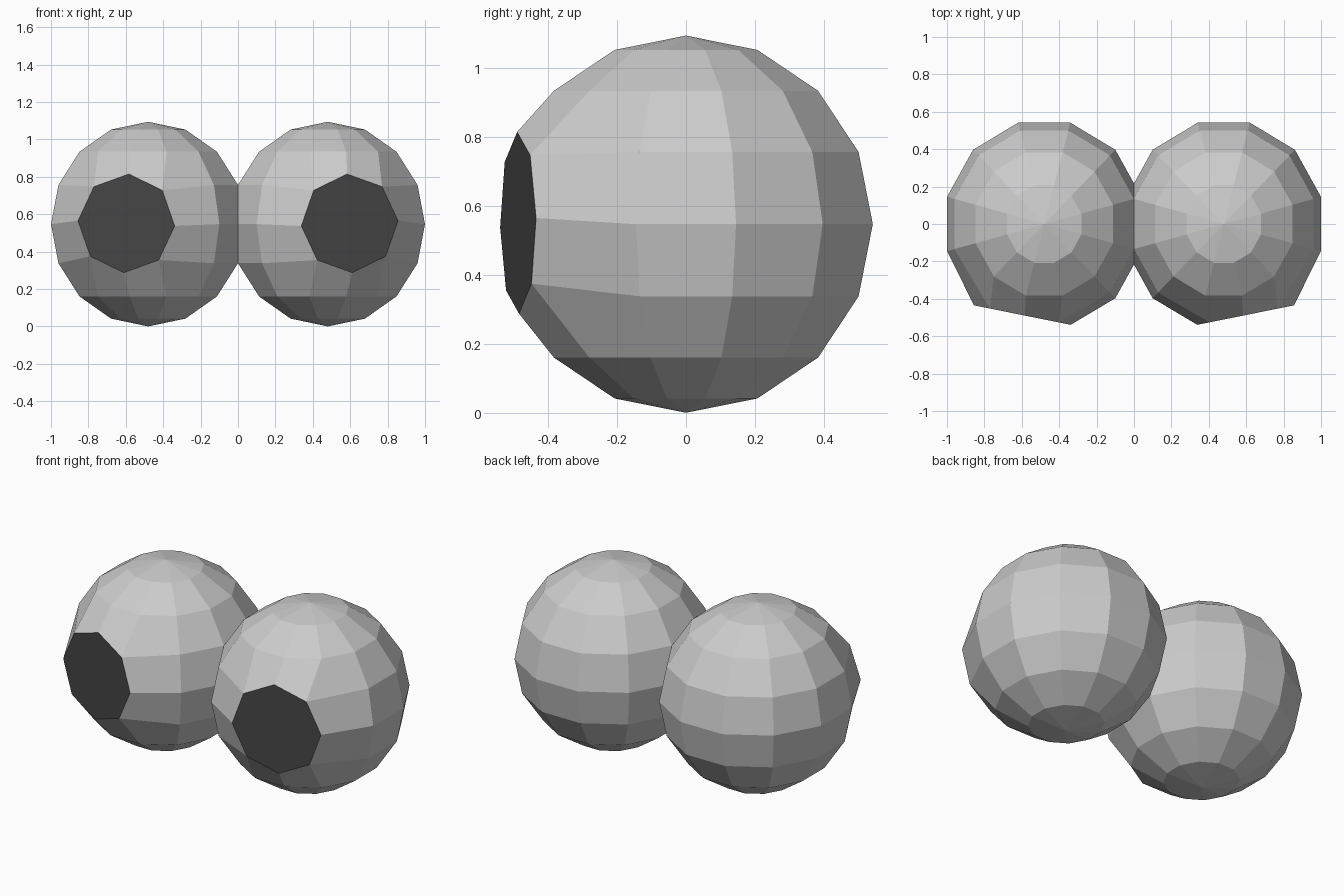
import bpy, bmesh
from math import sin, cos, radians
from mathutils import Vector

if "Cube" in bpy.data.objects:
    bpy.data.objects.remove(bpy.data.objects["Cube"])

CENTRE = Vector((0.48, 0.0, 0.548))
RX, RY, RZ = 0.538, 0.561, 0.547
SEGS, RINGS = 12, 8

# Flat octagonal pupil rim, turned slightly outwards
AZ = radians(-78.6)
PUPIL_C = Vector((0.597, -0.487, 0.552))
SIDE = Vector((-sin(AZ), cos(AZ), 0))
UP = Vector((0, 0, 1))
rim = []
for k in range(8):
    a = radians(45 * k + 3)
    rim.append(PUPIL_C + 0.264 * (cos(a) * SIDE + sin(a) * UP))


def finish(bm, name):
    """Turn a bmesh into an object mirrored across x = 0."""
    bm.normal_update()
    mesh = bpy.data.meshes.new(name)
    bm.to_mesh(mesh)
    bm.free()
    ob = bpy.data.objects.new(name, mesh)
    bpy.context.collection.objects.link(ob)
    mod = ob.modifiers.new("mirror", 'MIRROR')
    mod.use_clip = True
    return ob


# Eyeballs: low-poly sphere whose 2 x 2 front patch is opened into the pupil rim
bm = bmesh.new()
grid = {}
for i in range(1, RINGS):
    lat = radians(-90 + 180 * i / RINGS)
    for j in range(SEGS):
        lon = radians(15 + 360 * j / SEGS)
        p = Vector((RX * cos(lat) * cos(lon), RY * cos(lat) * sin(lon), RZ * sin(lat)))
        grid[i, j] = bm.verts.new(CENTRE + p)
rim_keys = [(4, 10), (5, 10), (5, 9), (5, 8), (4, 8), (3, 8), (3, 9), (3, 10)]
for key, p in zip(rim_keys, rim):
    grid[key].co = p

south = bm.verts.new(CENTRE - Vector((0, 0, RZ)))
north = bm.verts.new(CENTRE + Vector((0, 0, RZ)))
for j in range(SEGS):
    n = (j + 1) % SEGS
    bm.faces.new((south, grid[1, n], grid[1, j]))
    bm.faces.new((north, grid[RINGS - 1, j], grid[RINGS - 1, n]))
    for i in range(1, RINGS - 1):
        if i in (3, 4) and j in (8, 9):
            continue
        bm.faces.new((grid[i, j], grid[i, n], grid[i + 1, n], grid[i + 1, j]))
bm.verts.remove(grid[4, 9])

# Cut where the two eyeballs meet
bmesh.ops.bisect_plane(bm, geom=bm.verts[:] + bm.edges[:] + bm.faces[:],
                       plane_co=(0, 0, 0), plane_no=(1, 0, 0), clear_inner=True)
bmesh.ops.translate(bm, verts=bm.verts[:], vec=(0, 0, -min(v.co.z for v in bm.verts)))
finish(bm, "eyeballs")

# Pupils: dark flat discs filling the rims
bm = bmesh.new()
bm.faces.new([bm.verts.new(p - Vector((0, 0, CENTRE.z - RZ))) for p in rim])
pupils = finish(bm, "pupils")
dark = bpy.data.materials.new("pupil_dark")
dark.diffuse_color = (0.06, 0.06, 0.06, 1)
dark.use_nodes = True
dark.node_tree.nodes["Principled BSDF"].inputs["Base Color"].default_value = dark.diffuse_color
pupils.data.materials.append(dark)
